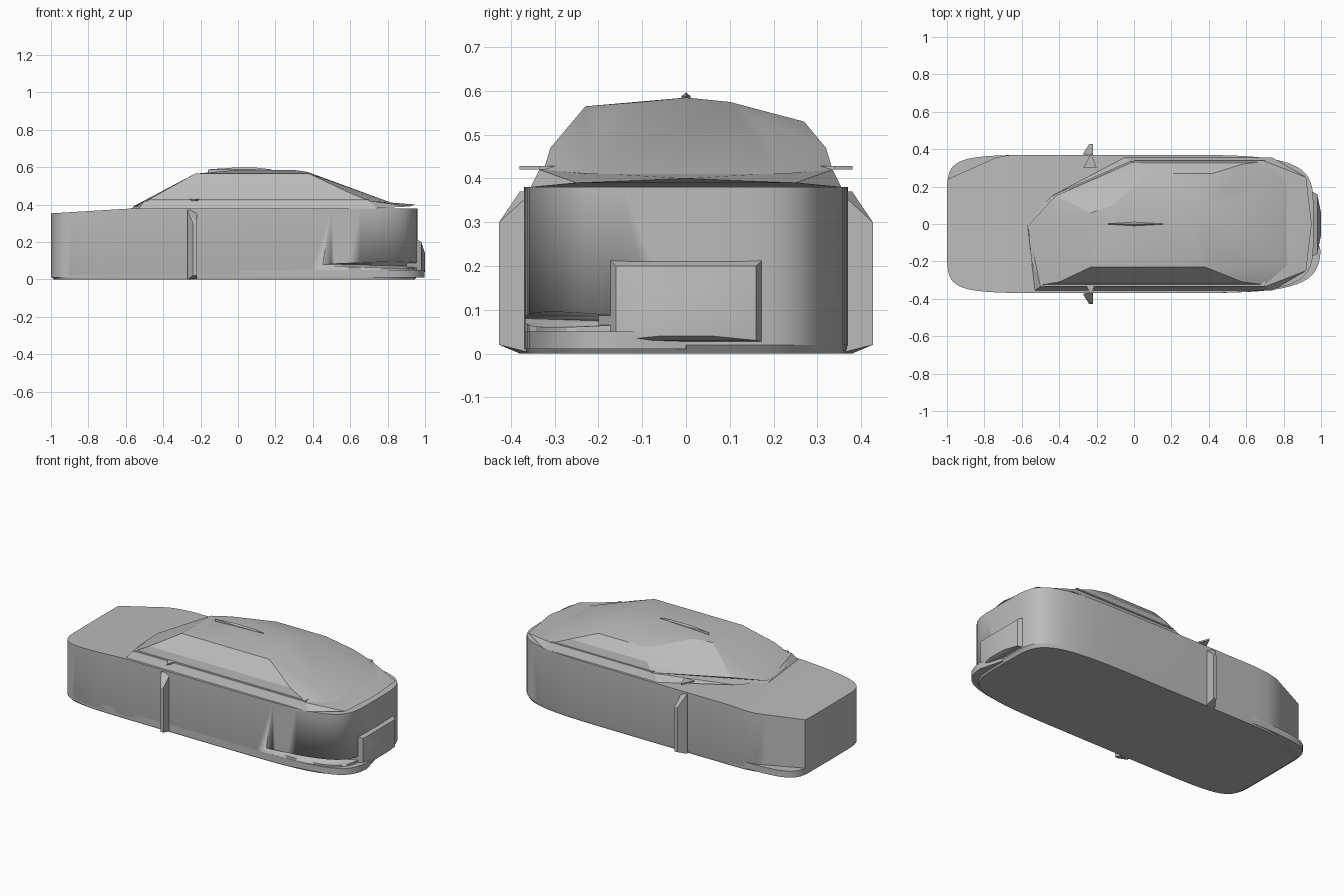
import bpy
import bmesh
from math import cos, sin, pi, radians, copysign

cube = bpy.data.objects.get("Cube")
if cube:
    bpy.data.objects.remove(cube, do_unlink=True)

GREY = (.5, .5, .5, 1)
paint = bpy.data.materials.new("plain grey")
paint.use_nodes = True
paint.diffuse_color = GREY
paint.node_tree.nodes["Principled BSDF"].inputs["Base Color"].default_value = GREY

HALF_WIDTH = .37
TAIL = .96
SILL = .38
LEDGE = .42


def hull(name, points):
    """Convex solid around a few guide points."""
    bm = bmesh.new()
    for point in points:
        bm.verts.new(point)
    result = bmesh.ops.convex_hull(bm, input=bm.verts)
    unused = {item for item in result["geom_interior"] + result["geom_unused"]
              if isinstance(item, bmesh.types.BMVert)}
    bmesh.ops.delete(bm, geom=list(unused), context="VERTS")
    bmesh.ops.recalc_face_normals(bm, faces=bm.faces)
    mesh = bpy.data.meshes.new(name)
    bm.to_mesh(mesh)
    bm.free()
    mesh.materials.append(paint)
    part = bpy.data.objects.new(name, mesh)
    bpy.context.collection.objects.link(part)
    bpy.ops.object.select_all(action="DESELECT")
    part.select_set(True)
    bpy.context.view_layer.objects.active = part
    bpy.ops.object.shade_smooth_by_angle(angle=radians(22))
    return part


def rectangle(back, front, right, left, height):
    """Four corners of a level rectangle."""
    return [(x, y, height) for x in (back, front) for y in (right, left)]


def extrude(outline, bottom, top):
    """Outline repeated at two heights."""
    return [(x, y, height) for x, y in outline for height in (bottom, top)]


def plan(tail_length, steps=64):
    """Rounded car outline: a squarer nose and a softer tail."""
    outline = []
    for step in range(steps):
        angle = 2 * pi * step / steps
        across, along = sin(angle), cos(angle)
        power = 2 / 5 if along > 0 else 2 / 8
        length = tail_length if along > 0 else 1
        x = copysign(length * abs(along) ** power, along)
        y = copysign(HALF_WIDTH * abs(across) ** power, across)
        outline.append((x, y))
    return outline


def trim_nose(x, y):
    """Slice off the left nose corner."""
    return x, min(y, .35 + (x + .75) * .45) if x < -.5 else y


def deck_height(x):
    """The hood falls towards the nose; the sill is nearly level."""
    return SILL + min(0, x + .55) * .06


# Lower body, tucked in slightly at the floor
outline = [trim_nose(x, y) for x, y in plan(TAIL)]
body_points = [(x * .985, y * .985, 0) for x, y in outline]
body_points += [(x, y, .02) for x, y in outline]
body_points += [(x, y, deck_height(x)) for x, y in outline]
body = hull("lower_body", body_points)

# Undercut at the right rear corner
notch = hull("notch_cutter", [(.45, -.4, .07), (.45, -.37, .08), (1, -.05, .07),
                              (1, -.07, .08), (1, -.4, .05), (1, -.4, .11)])
notch.hide_render = True
notch.hide_viewport = True
undercut = body.modifiers.new("undercut", "BOOLEAN")
undercut.object = notch
undercut.operation = "DIFFERENCE"
undercut.solver = "EXACT"

# Floor pan, leaving lips under the cut corners
pan_outline = [(x, y) for x, y in plan(1) if y < 0 or x < 0] + [(TAIL, 0)]
hull("floor_pan", extrude(pan_outline, .01, .05))

# Rear bumper swelling
bumper = extrude([(.9, -.2), (.9, .2)], .02, .24)
bumper += extrude([(.98, -.16), (.98, .16)], .03, .2)
hull("rear_bumper", bumper + extrude([(1, -.06), (1, .06)], .04, .14))

# Shoulder sloping in from the sides, cut short at the left front
shoulder = []
for side, front in ((-1, -.53), (1, -.05)):
    shoulder += [(x, side * .355, SILL) for x in (front, .74)]
    shoulder += [(x, side * .335, LEDGE) for x in (front + .03, .7)]
    shoulder.append((.92, side * .25, .39))
shoulder += [(-.57, 0, SILL), (-.44, .15, .39), (.95, 0, .4)]
hull("shoulder", shoulder)

# Cabin: steep on the right, sloping on the left
cabin = [(-.49, -.325, LEDGE), (-.42, .15, .43), (-.56, 0, .39), (-.55, -.2, .39)]
cabin += rectangle(0, .7, -.325, .335, LEDGE)
cabin += [(.82, y, .41) for y in (-.22, .22)]
cabin += [(x, -.31, .47) for x in (-.4, .58)]
cabin += rectangle(.05, .58, 0, .32, .47)
cabin += rectangle(.08, .42, 0, .27, .53)
cabin += [(.46, y, .54) for y in (-.2, .15)]
cabin += rectangle(-.23, .38, -.23, .06, .565)
cabin += rectangle(-.12, .37, -.1, .1, .575)
cabin += [(x, 0, .585) for x in (0, .3)]
hull("cabin", cabin)

# Thin window ledge
ledge_outline = [(-.48, -.335), (.7, -.335), (.7, .34), (0, .34)]
hull("window_ledge", extrude(ledge_outline, LEDGE, LEDGE + .008))

# Roof fin
fin = extrude([(-.16, 0), (0, -.01), (0, .01), (.18, 0)], .57, .588)
hull("roof_fin", fin + [(x, 0, .597) for x in (-.03, .1)])

# Mirrors reaching down to the floor, each with a small blade above
for label, side in (("right", -1), ("left", 1)):
    tip = [(x, side * .427) for x in (-.24, -.22)]
    stem = [(-.27, side * .35), (-.22, side * .35), (-.27, side * .38)]
    hull(label + "_mirror", extrude(tip, .02, .3) + extrude(stem, 0, .37))
    blade = [(-.27, side * .3), (-.2, side * .3), (-.23, side * .38)]
    hull(label + "_mirror_blade", extrude(blade, LEDGE, LEDGE + .009))
